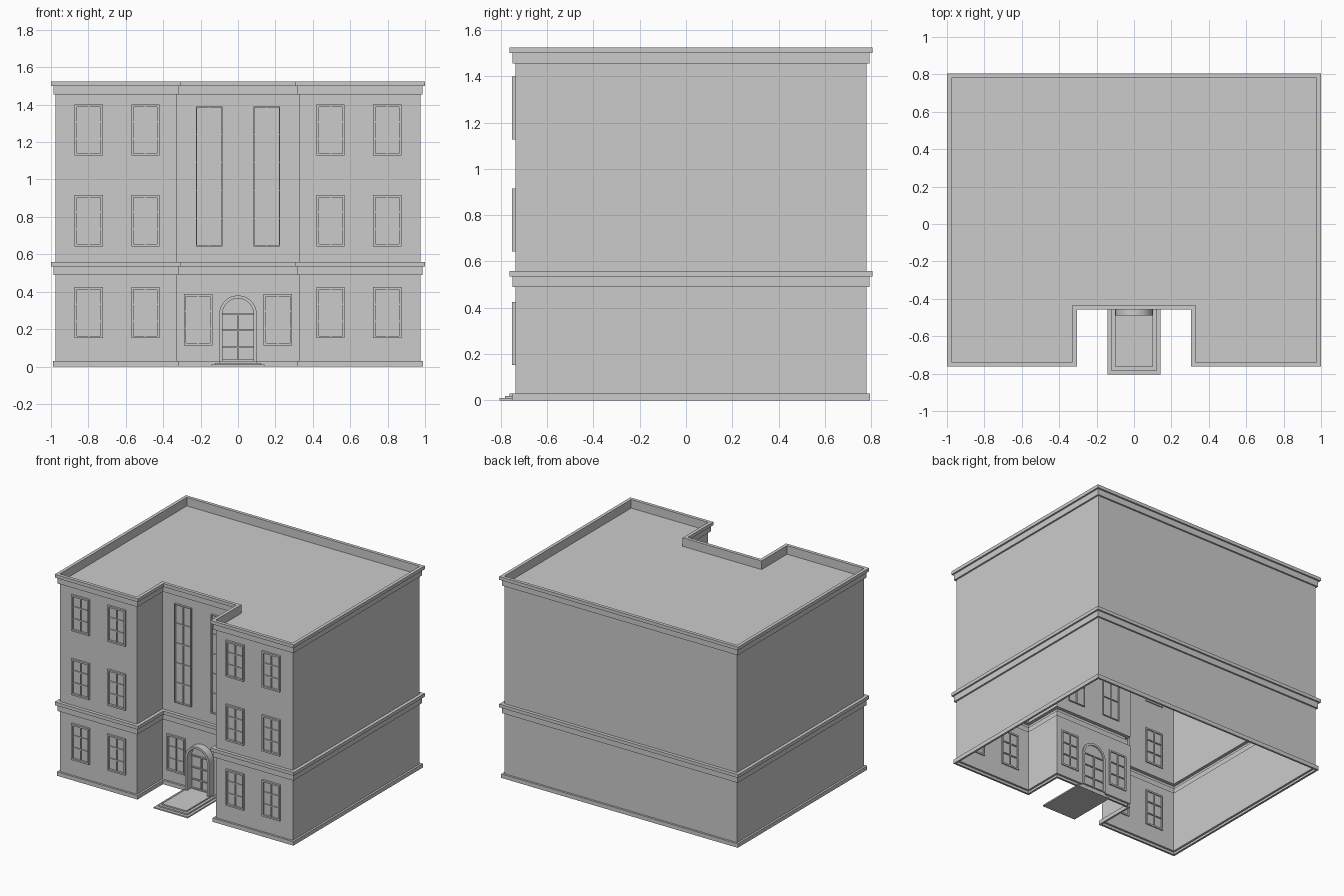
import bpy, bmesh, math

if "Cube" in bpy.data.objects:
    bpy.data.objects.remove(bpy.data.objects["Cube"])

# Main wall lines
X, R = 0.975, 0.33                 # half width, half width of the recess
F, C, B = -0.737, -0.432, 0.78     # front, recess and back planes
ROOF = 1.46


def finish(name, bm):
    bmesh.ops.recalc_face_normals(bm, faces=bm.faces)
    mesh = bpy.data.meshes.new(name)
    bm.to_mesh(mesh)
    bm.free()
    ob = bpy.data.objects.new(name, mesh)
    bpy.context.collection.objects.link(ob)
    return ob


def box(bm, x0, x1, y0, y1, z0, z1):
    v = bmesh.ops.create_cube(bm, size=1)["verts"]
    for p in v:
        p.co = ((x0 + x1) / 2 + p.co.x * (x1 - x0),
                (y0 + y1) / 2 + p.co.y * (y1 - y0),
                (z0 + z1) / 2 + p.co.z * (z1 - z0))


# Building shell: wall profile (outward offset, height) swept round the plan
plan = [(-X, F, -1, -1), (-R, F, 1, -1), (-R, C, 1, -1), (R, C, -1, -1),
        (R, F, -1, -1), (X, F, 1, -1), (X, B, 1, 1), (-X, B, -1, 1)]
profile = [(0, 0), (.015, 0), (.015, .03), (0, .03),
           (0, .49), (.0125, .49), (.0125, .535), (.025, .535), (.025, .56), (0, .56),
           (0, 1.455), (.0125, 1.455), (.0125, 1.5), (.025, 1.5), (.025, 1.525),
           (0, 1.525), (0, ROOF)]
bm = bmesh.new()
rings = [[bm.verts.new((x + sx * d, y + sy * d, z)) for x, y, sx, sy in plan]
         for d, z in profile]
for lo, hi in zip(rings, rings[1:]):
    for i in range(8):
        j = (i + 1) % 8
        bm.faces.new((lo[i], lo[j], hi[j], hi[i]))
bm.faces.new(rings[-1])
finish("building_shell", bm)


def window(name, cx, wall, z0, z1, w, rows, t=.012, bar=.008):
    """Framed window, two panes wide, straddling the wall plane."""
    bm = bmesh.new()
    x0, x1 = cx - w / 2, cx + w / 2
    y0, y1 = wall - .015, wall + .008
    for a in (x0, x1 - t):
        box(bm, a, a + t, y0, y1, z0, z1)
    for a in (z0, z1 - t):
        box(bm, x0 + t, x1 - t, y0, y1, a, a + t)
    box(bm, cx - bar / 2, cx + bar / 2, wall - .008, y1, z0 + t, z1 - t)
    for k in range(1, rows):
        z = z0 + (z1 - z0) * k / rows
        box(bm, x0 + t, x1 - t, wall - .007, y1 - .001, z - bar / 2, z + bar / 2)
    finish(name, bm)


for s, side in ((-1, "left"), (1, "right")):
    # Wing windows on three storeys
    for floor, z in enumerate((.152, .643, 1.127)):
        for col, cx in enumerate((.495, .798)):
            window(f"{side}_wing_window_{floor}_{col}", s * cx, F, z, z + .273, .15, 3)
    # Recess windows: one beside the door, one tall above
    window(f"{side}_entrance_window", s * .213, C, .113, .387, .152, 3)
    window(f"{side}_tall_window", s * .153, C, .643, 1.39, .142, 5, t=.006, bar=.006)


# Arched door surround
def arch(r, base, spring):
    pts = [(-r, base)]
    pts += [(-r * math.cos(math.pi * k / 24), spring + r * math.sin(math.pi * k / 24))
            for k in range(25)]
    return pts + [(r, base)]


bm = bmesh.new()
outer, inner = arch(.1, .03, .28), arch(.083, .03, .28)
loops = [[bm.verts.new((x, y, z)) for x, z in pts]
         for pts, y in ((outer, -.49), (inner, -.49), (inner, C + .008), (outer, C + .008))]
for k in range(4):
    a, b = loops[k], loops[(k + 1) % 4]
    for i in range(len(a) - 1):
        bm.faces.new((a[i], a[i + 1], b[i + 1], b[i]))
for i in (0, -1):
    bm.faces.new([l[i] for l in loops])
surround = finish("door_surround", bm)
bpy.context.view_layer.objects.active = surround
surround.select_set(True)
bpy.ops.object.shade_smooth_by_angle(angle=math.radians(30))

# Door rails and centre stile
bm = bmesh.new()
box(bm, -.004, .004, C - .012, C + .008, .03, .28)
for z in (.034, .103, .193, .28):
    box(bm, -.083, .083, C - .011, C + .007, z - .004, z + .004)
finish("door_bars", bm)

# Entrance steps
for k, (hx, y) in enumerate(((.142, -.805), (.122, -.782), (.102, -.763))):
    bm = bmesh.new()
    box(bm, -hx, hx, y, C, .01 * k, .01 * (k + 1))
    finish(f"entrance_step_{k + 1}", bm)
